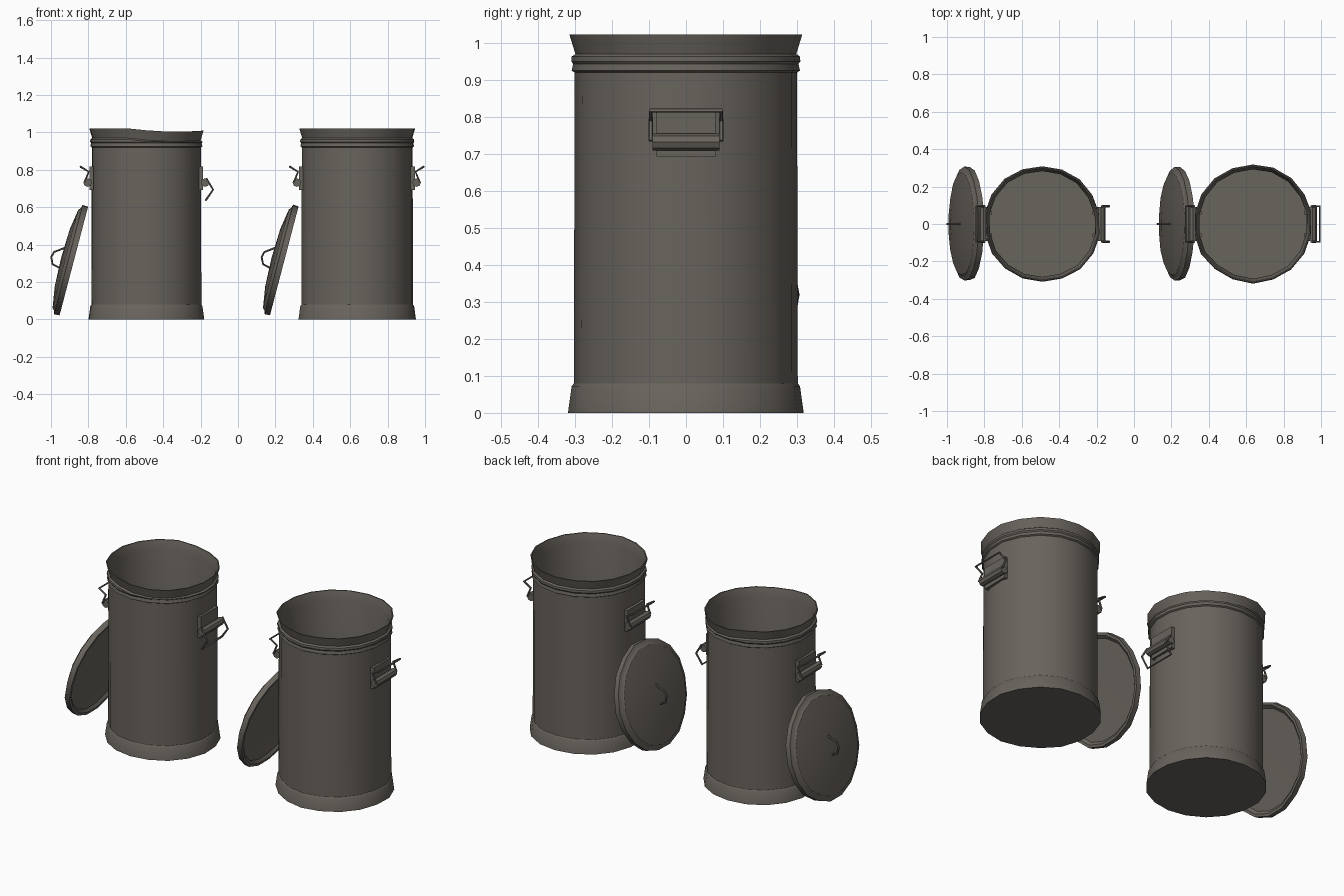
import bpy, bmesh, math, random
from mathutils import Matrix, Vector

if "Cube" in bpy.data.objects:
    bpy.data.objects.remove(bpy.data.objects["Cube"])

random.seed(4)
SIDES = 18
metal = bpy.data.materials.new("dull_grey_metal")
metal.diffuse_color = (0.14, 0.125, 0.108, 1)
metal.use_nodes = True
metal.node_tree.nodes["Principled BSDF"].inputs["Base Color"].default_value = metal.diffuse_color


def finish(obj, smooth=True):
    obj.data.materials.clear()
    obj.data.materials.append(metal)
    if smooth:
        bpy.ops.object.select_all(action='DESELECT')
        obj.select_set(True)
        bpy.context.view_layer.objects.active = obj
        bpy.ops.object.shade_smooth_by_angle(angle=math.radians(35))
    return obj


def from_bmesh(name, bm, matrix, smooth=True):
    bmesh.ops.recalc_face_normals(bm, faces=bm.faces)
    mesh = bpy.data.meshes.new(name)
    bm.to_mesh(mesh)
    bm.free()
    mesh.transform(matrix)
    obj = bpy.data.objects.new(name, mesh)
    bpy.context.collection.objects.link(obj)
    return finish(obj, smooth)


def lathe(name, profile, matrix, dent=0.004, dip=0.0):
    """Closed shell turned round z, with small dents shared along each side."""
    bm = bmesh.new()
    wobble = [random.uniform(-dent, dent) for _ in range(SIDES)]
    rings = []
    for r, z in profile:
        if r == 0:
            rings.append([bm.verts.new((0, 0, z))] * SIDES)
            continue
        ring = []
        for i in range(SIDES):
            a = 2 * math.pi * (i + 0.5) / SIDES
            rr = r + wobble[i]
            x, y = rr * math.cos(a), rr * math.sin(a)
            sag = dip * max(0, 1 - ((x - 0.16) / 0.25) ** 2) if z > 0.96 else 0
            ring.append(bm.verts.new((x, y, z - sag)))
        rings.append(ring)
    for lo, hi in zip(rings, rings[1:]):
        for i in range(SIDES):
            j = (i + 1) % SIDES
            corners = list(dict.fromkeys((lo[i], lo[j], hi[j], hi[i])))
            bm.faces.new(corners)
    return from_bmesh(name, bm, matrix)


def wire(name, points, radius, matrix):
    """Bent rod along a few points."""
    curve = bpy.data.curves.new(name, 'CURVE')
    curve.dimensions = '3D'
    curve.bevel_depth = radius
    curve.bevel_resolution = 1
    curve.use_fill_caps = True
    spline = curve.splines.new('POLY')
    spline.points.add(len(points) - 1)
    for p, co in zip(spline.points, points):
        p.co = (*(matrix @ Vector(co)), 1)
    obj = bpy.data.objects.new(name, curve)
    bpy.context.collection.objects.link(obj)
    bpy.ops.object.select_all(action='DESELECT')
    obj.select_set(True)
    bpy.context.view_layer.objects.active = obj
    bpy.ops.object.convert(target='MESH')
    return finish(bpy.context.object)


def box(name, size, centre, matrix):
    bm = bmesh.new()
    bmesh.ops.create_cube(bm, size=1)
    bmesh.ops.scale(bm, vec=size, verts=bm.verts)
    bmesh.ops.translate(bm, vec=centre, verts=bm.verts)
    return from_bmesh(name, bm, matrix, False)


def side_handle(name, r, matrix, raised=True):
    # mounting plate, curled clamp and inner rivets
    box(name + "_plate", (0.022, 0.16, 0.125), (r - 0.007, 0, 0.755), matrix)
    bm = bmesh.new()
    bmesh.ops.create_cone(bm, cap_ends=True, segments=8, radius1=0.023,
                          radius2=0.023, depth=0.18)
    bmesh.ops.transform(bm, verts=bm.verts, matrix=Matrix.Translation((r + 0.014, 0, 0.732))
                        @ Matrix.Rotation(math.pi / 2, 4, 'X'))
    from_bmesh(name + "_clamp", bm, matrix)
    for y in (-0.06, 0.06):
        box(name + "_rivet", (0.012, 0.02, 0.02), (r - 0.026, y, 0.79), matrix)
    # swinging bail, either standing up or hanging down
    if raised:
        path = [(r + 0.03, 0.735), (r + 0.008, 0.79), (r + 0.052, 0.817)]
    else:
        path = [(r + 0.02, 0.755), (r + 0.057, 0.694), (r + 0.018, 0.638)]
    arm = [(x, 0.095, z) for x, z in path]
    points = [(x, -y, z) for x, y, z in arm] + arm[::-1]
    wire(name + "_bail", points, 0.006, matrix)


def dustbin(tag, cx, r, dip, right_raised):
    place = Matrix.Translation((cx, 0, 0))
    # body: skirt, wall, two bands, flared rim, then back down the inside
    lathe(tag + "_body", [
        (0, 0), (r + 0.012, 0), (r + 0.002, 0.072), (r - 0.004, 0.08),
        (r - 0.006, 0.92), (r + 0.002, 0.925), (r - 0.002, 0.943),
        (r + 0.003, 0.95), (r + 0.002, 0.963), (r - 0.008, 0.97),
        (r + 0.008, 1.022), (r + 0.002, 1.022), (r - 0.014, 0.97),
        (r - 0.014, 0.03), (0, 0.03)], place, dip=dip)
    # side handles
    side_handle(tag + "_right_handle", r, place, right_raised)
    side_handle(tag + "_left_handle", r, place @ Matrix.Rotation(math.pi, 4, 'Z'))
    # lid leaning against the left side, dome outward
    t = math.radians(14.7)
    s, c = math.sin(t), math.cos(t)
    lean = Matrix(((s, 0, -c, cx - 0.388), (0, 1, 0, 0), (c, 0, s, 0.312), (0, 0, 0, 1)))
    lathe(tag + "_lid", [
        (0, 0.022), (0.272, 0.014), (0.288, 0.0), (0.303, 0.0), (0.305, 0.03),
        (0.285, 0.036), (0.275, 0.046), (0.16, 0.064), (0, 0.07)], lean)
    wire(tag + "_lid_grip", [(-0.055, 0, 0.06), (-0.045, 0, 0.105), (-0.01, 0, 0.122),
                             (0.02, 0, 0.115), (0.06, 0, 0.06)], 0.006, lean)


dustbin("left_bin", -0.49, 0.300, 0.018, False)
dustbin("right_bin", 0.635, 0.306, 0.0, True)
